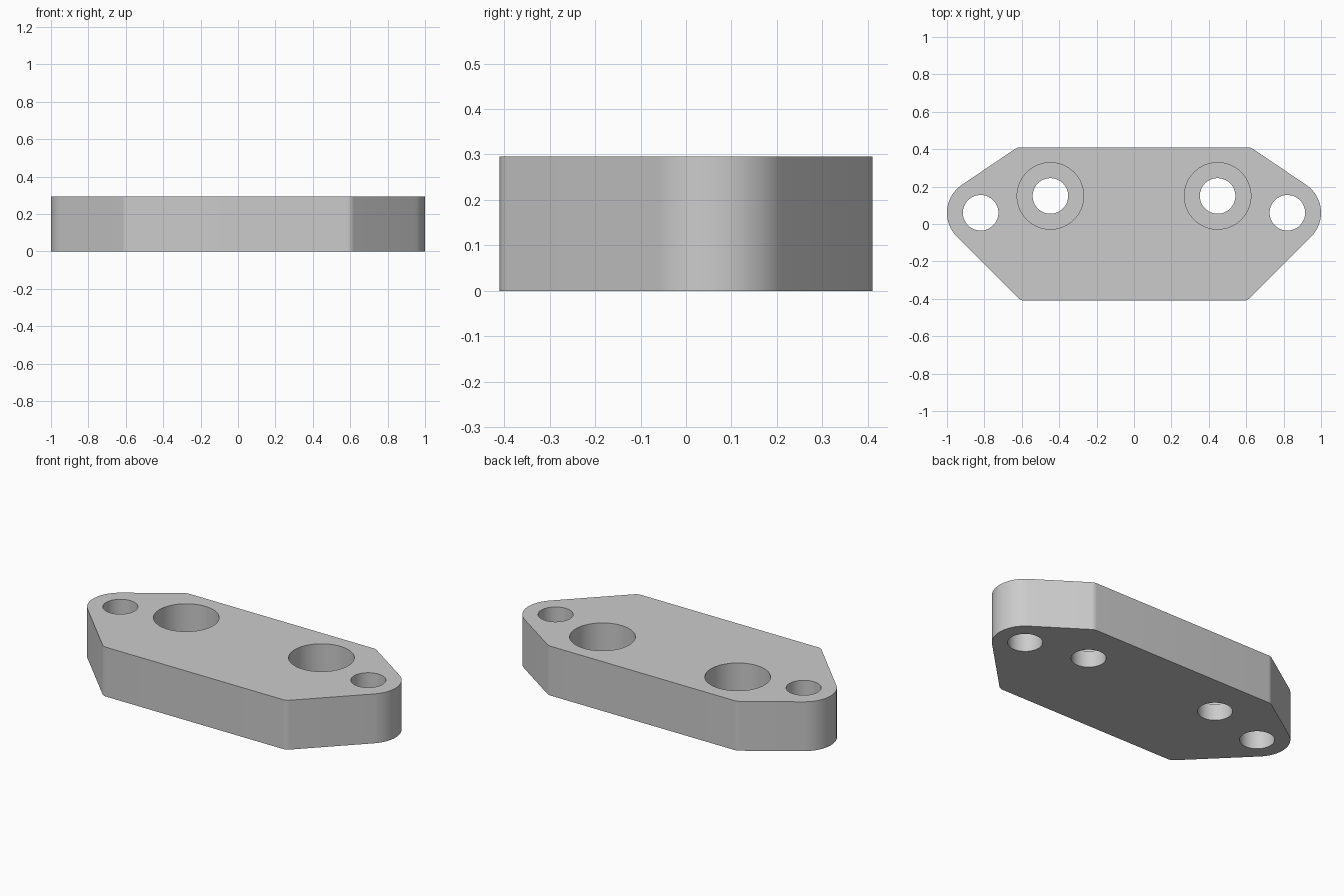
import bpy
import bmesh
from math import sin, cos, radians

HEIGHT = 0.295
EAR = (0.82, 0.06)
EAR_R, CORNER_R, HALF_DEPTH = 0.18, 0.05, 0.41
FRONT_ANGLE, BACK_ANGLE = -45, 56      # directions the slanted sides face

default = bpy.data.objects.get("Cube")
if default:
    bpy.data.objects.remove(default, do_unlink=True)

grey = bpy.data.materials.new("plain grey")
grey.use_nodes = True
colour = (0.6, 0.6, 0.6, 1)
grey.diffuse_color = colour
grey.node_tree.nodes["Principled BSDF"].inputs["Base Color"].default_value = colour


def arc(centre, radius, start, end, steps):
    angles = [radians(start + (end - start) * i / steps) for i in range(steps + 1)]
    return [(centre[0] + radius * cos(a), centre[1] + radius * sin(a)) for a in angles]


def corner_centre(angle, y):
    # centre of a corner round whose slanted side is tangent to the ear
    c, s = cos(radians(angle)), sin(radians(angle))
    reach = c * EAR[0] + s * EAR[1] + EAR_R - CORNER_R
    return ((reach - s * y) / c, y)


# Plate outline: left half, then mirrored
inner = HALF_DEPTH - CORNER_R
half = arc(corner_centre(FRONT_ANGLE, -inner), CORNER_R, -90, FRONT_ANGLE, 6)
half += arc(EAR, EAR_R, FRONT_ANGLE, BACK_ANGLE, 24)
half += arc(corner_centre(BACK_ANGLE, inner), CORNER_R, BACK_ANGLE, 90, 6)
outline = half + [(-x, y) for x, y in reversed(half)]

# Extruded plate
mesh = bpy.data.meshes.new("mounting_plate")
bm = bmesh.new()
base = bm.faces.new([bm.verts.new((x, y, 0)) for x, y in outline])
top = bmesh.ops.extrude_face_region(bm, geom=[base])
bmesh.ops.translate(bm, vec=(0, 0, HEIGHT),
                    verts=[g for g in top["geom"] if isinstance(g, bmesh.types.BMVert)])
bmesh.ops.recalc_face_normals(bm, faces=bm.faces[:])
bm.to_mesh(mesh)
bm.free()
mesh.materials.append(grey)
plate = bpy.data.objects.new("mounting_plate", mesh)
bpy.context.collection.objects.link(plate)


def drill(x, y, radius, bottom):
    # cut a round hole from above down to the given height
    depth = HEIGHT + 0.1 - bottom
    bpy.ops.mesh.primitive_cylinder_add(vertices=64, radius=radius, depth=depth,
                                        location=(x, y, bottom + depth / 2))
    cutter = bpy.context.object
    cutter.name = "hole_cutter"
    cutter.hide_render = True
    cutter.data.materials.append(grey)
    cut = plate.modifiers.new("hole", 'BOOLEAN')
    cut.operation, cut.solver, cut.object = 'DIFFERENCE', 'EXACT', cutter
    bpy.context.view_layer.objects.active = plate
    bpy.ops.object.modifier_apply(modifier=cut.name)
    bpy.data.objects.remove(cutter, do_unlink=True)


# Ear holes and counterbored bolt holes on both sides
for side in (-1, 1):
    drill(side * EAR[0], EAR[1], 0.095, -0.1)
    drill(side * 0.447, 0.15, 0.178, 0.1)
    drill(side * 0.447, 0.15, 0.095, -0.1)

bpy.ops.object.select_all(action='DESELECT')
plate.select_set(True)
bpy.context.view_layer.objects.active = plate
bpy.ops.object.shade_smooth_by_angle(angle=radians(30))
